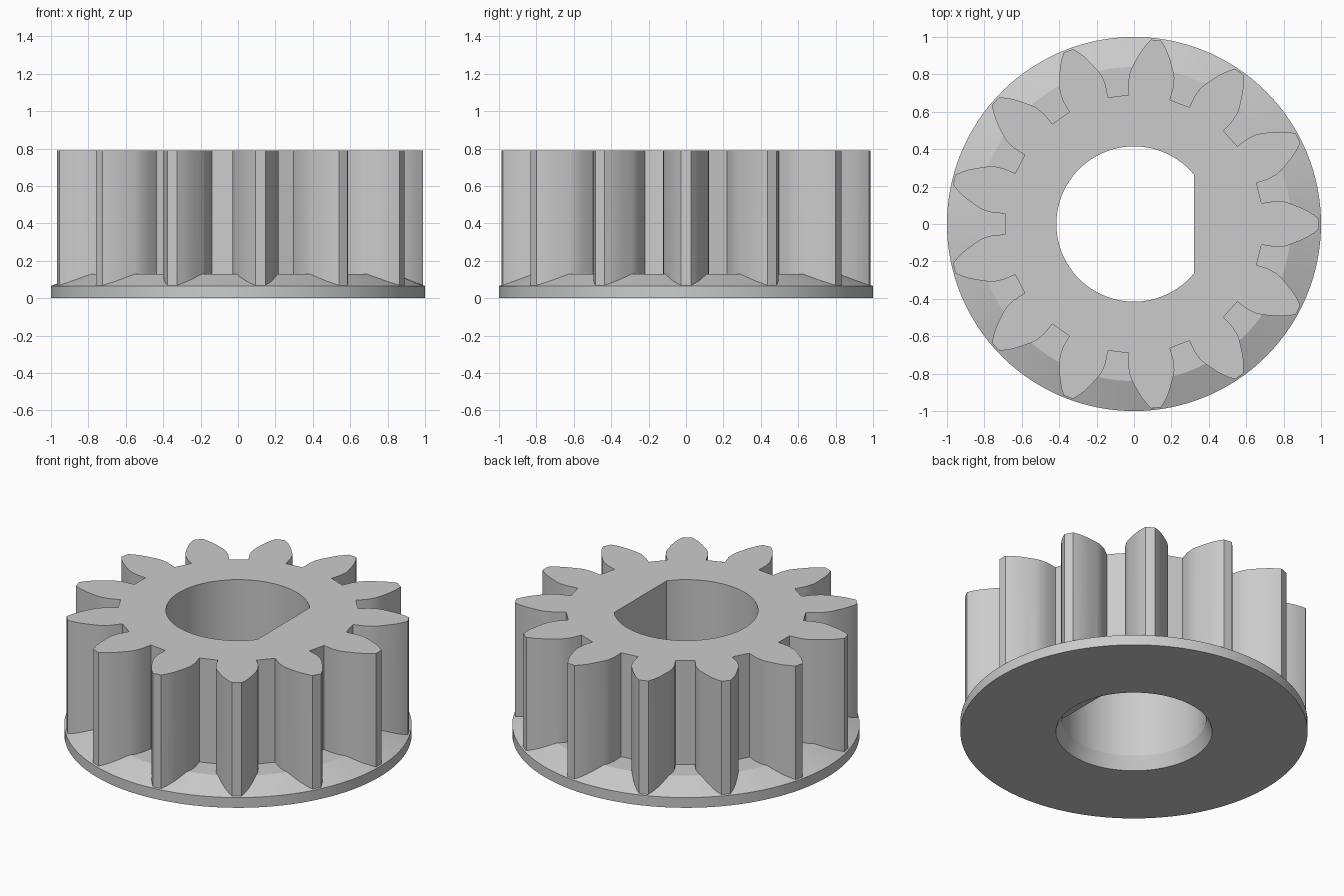
import bpy, bmesh, math

cube = bpy.data.objects.get("Cube")
if cube:
    bpy.data.objects.remove(cube, do_unlink=True)

TEETH = 13
SEGMENTS = 128
HEIGHT = 0.79
BORE_R, BORE_FLAT_X, CHAMFER_TOP = 0.415, 0.32, 0.08

grey = bpy.data.materials.new("plain grey")
grey.use_nodes = True
colour = (0.6, 0.6, 0.6, 1)
grey.diffuse_color = colour
grey.node_tree.nodes["Principled BSDF"].inputs["Base Color"].default_value = colour


def ring(radius, z, max_x=10.0):
    """Circle of points, optionally cut off by a flat at max_x."""
    angles = [2 * math.pi * i / SEGMENTS for i in range(SEGMENTS)]
    return [(min(radius * math.cos(a), max_x), radius * math.sin(a), z) for a in angles]


def loft(name, rings):
    """Closed solid skinned through rings that have equal point counts."""
    bm = bmesh.new()
    loops = [[bm.verts.new(p) for p in r] for r in rings]
    n = len(loops[0])
    for low, high in zip(loops, loops[1:]):
        for i in range(n):
            j = (i + 1) % n
            bm.faces.new((low[i], low[j], high[j], high[i]))
    bm.faces.new(loops[0][::-1])
    bm.faces.new(loops[-1])
    bmesh.ops.remove_doubles(bm, verts=bm.verts, dist=1e-5)
    bmesh.ops.recalc_face_normals(bm, faces=bm.faces)
    mesh = bpy.data.meshes.new(name)
    bm.to_mesh(mesh)
    bm.free()
    mesh.materials.append(grey)
    obj = bpy.data.objects.new(name, mesh)
    bpy.context.collection.objects.link(obj)
    return obj


def combine(target, tool, operation):
    """Apply a boolean and discard the tool object."""
    mod = target.modifiers.new(operation, "BOOLEAN")
    mod.operation = operation
    mod.solver = "EXACT"
    mod.object = tool
    bpy.context.view_layer.objects.active = target
    bpy.ops.object.modifier_apply(modifier=mod.name)
    bpy.data.objects.remove(tool, do_unlink=True)


# Toothed outline: one flank as (radial, sideways), mirrored and repeated
flank = [(0.682, 0.111), (0.75, 0.122), (0.80, 0.120), (0.83, 0.112),
         (0.86, 0.100), (0.895, 0.086), (0.93, 0.069), (0.962, 0.049), (0.99, 0.027)]
tooth = [(r, -s) for r, s in flank] + flank[::-1]
outline = []
for k in range(TEETH):
    c, s = math.cos(2 * math.pi * k / TEETH), math.sin(2 * math.pi * k / TEETH)
    outline += [(x * c - y * s, x * s + y * c) for x, y in tooth]

gear = loft("toothed_wheel", [[(x, y, z) for x, y in outline] for z in (0.03, HEIGHT)])

# Base flange with a sloped shoulder
flange = loft("base_flange", [ring(1.0, 0), ring(1.0, 0.065), ring(0.84, 0.13)])
combine(gear, flange, "UNION")

# D-shaped bore that opens into a round chamfer underneath
bore = loft("bore_cutter", [
    ring(0.485, -CHAMFER_TOP), ring(BORE_R, CHAMFER_TOP),
    ring(BORE_R, CHAMFER_TOP, BORE_FLAT_X), ring(BORE_R, 1.0, BORE_FLAT_X)])
bore.hide_render = True
combine(gear, bore, "DIFFERENCE")

# Smooth flanks and bore, crisp edges
bpy.ops.object.select_all(action="DESELECT")
gear.select_set(True)
bpy.context.view_layer.objects.active = gear
bpy.ops.object.shade_smooth_by_angle(angle=math.radians(20))
